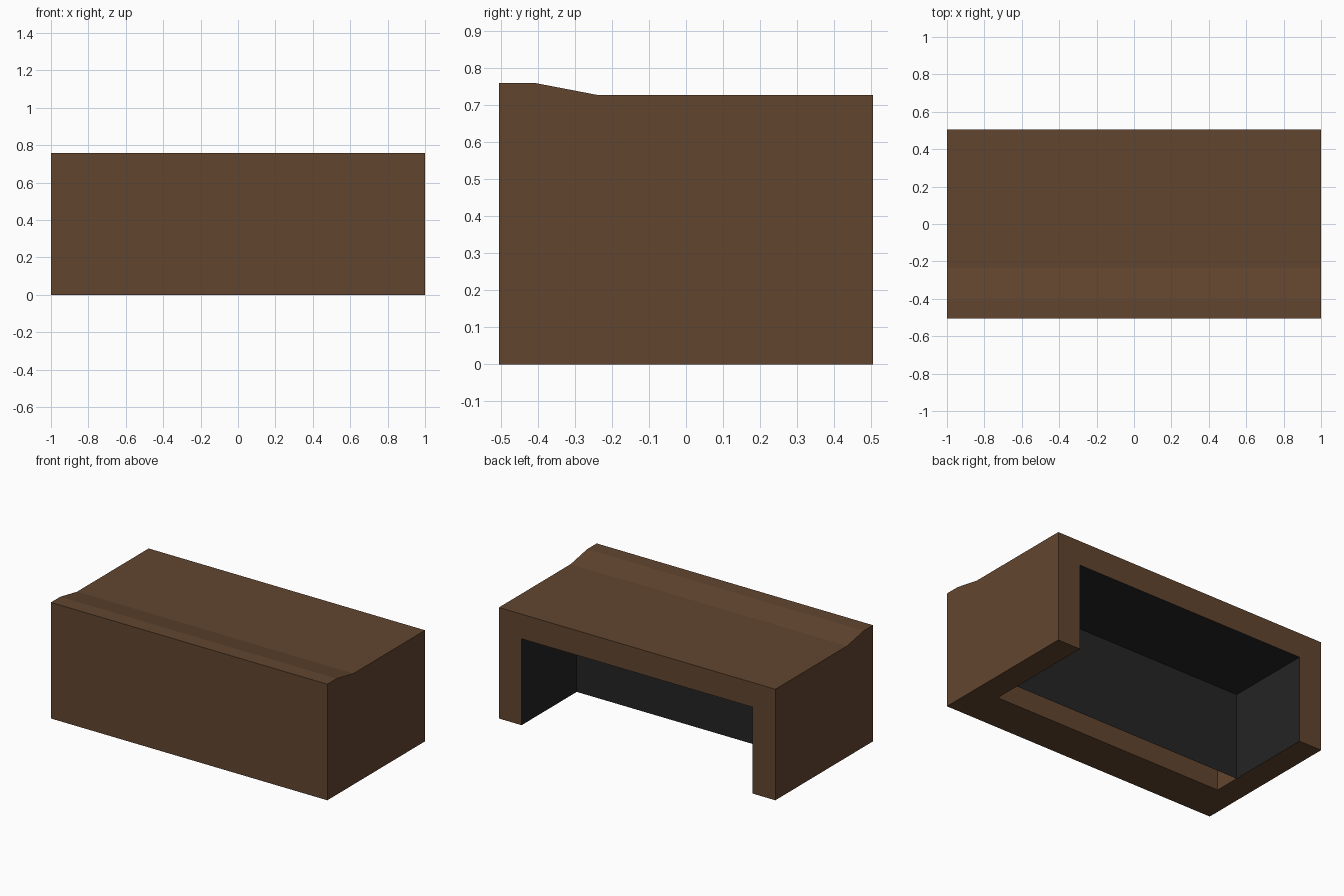
import bpy
import bmesh

if "Cube" in bpy.data.objects:
    bpy.data.objects.remove(bpy.data.objects["Cube"])


def material(name, srgb):
    mat = bpy.data.materials.new(name)
    lin = [((c / 255 + 0.055) / 1.055) ** 2.4 for c in srgb]
    mat.diffuse_color = (*lin, 1)
    mat.use_nodes = True
    mat.node_tree.nodes["Principled BSDF"].inputs["Base Color"].default_value = mat.diffuse_color
    return mat


def add_object(name, bm, mats):
    mesh = bpy.data.meshes.new(name)
    bm.to_mesh(mesh)
    bm.free()
    for m in mats:
        mesh.materials.append(m)
    obj = bpy.data.objects.new(name, mesh)
    bpy.context.collection.objects.link(obj)
    return obj


def extrude_profile(points, x0, x1):
    """Sweep a (y, z) outline from x0 to x1."""
    bm = bmesh.new()
    face = bm.faces.new([bm.verts.new((x0, y, z)) for y, z in points])
    res = bmesh.ops.extrude_face_region(bm, geom=[face])
    moved = [v for v in res["geom"] if isinstance(v, bmesh.types.BMVert)]
    bmesh.ops.translate(bm, verts=moved, vec=(x1 - x0, 0, 0))
    bmesh.ops.recalc_face_normals(bm, faces=bm.faces)
    return bm


brown = material("dark brown wood", (98, 69, 47))
black = material("black lining", (36, 36, 36))

HALF_Y, INNER_X, CEILING = 0.505, 0.836, 0.565
PANEL_Y, FRONT_INNER_Y = -0.065, -0.238

# Desk body: side outline with the raised front lip
outline = [(-HALF_Y, 0), (HALF_Y, 0), (HALF_Y, 0.726),
           (-0.236, 0.726), (-0.408, 0.759), (-HALF_Y, 0.759)]
desk = add_object("desk_body", extrude_profile(outline, -1, 1), [brown, black])

# Knee space, open to the back and the floor
hole = [(FRONT_INNER_Y, -0.2), (0.8, -0.2), (0.8, CEILING), (FRONT_INNER_Y, CEILING)]
cutter = add_object("knee_space_cutter", extrude_profile(hole, -INNER_X, INNER_X), [brown])
cutter.hide_render = True
mod = desk.modifiers.new("knee_space", "BOOLEAN")
mod.operation, mod.solver, mod.object = "DIFFERENCE", "EXACT", cutter
bpy.context.view_layer.objects.active = desk
bpy.ops.object.modifier_apply(modifier=mod.name)
bpy.data.objects.remove(cutter)

# Black lining on the cavity walls behind the modesty panel
bm = bmesh.new()
bm.from_mesh(desk.data)


def in_cavity(f):
    c = f.calc_center_median()
    return abs(c.x) < 0.9 and 0.01 < c.z < 0.6 and abs(f.normal.y) < 0.5


walls = [f for f in bm.faces if in_cavity(f)]
edges = {e for f in walls for e in f.edges}
verts = {v for f in walls for v in f.verts}
bmesh.ops.bisect_plane(bm, geom=walls + list(edges) + list(verts),
                       plane_co=(0, PANEL_Y, 0), plane_no=(0, 1, 0))
for f in bm.faces:
    f.material_index = int(in_cavity(f) and f.calc_center_median().y > PANEL_Y)
bm.to_mesh(desk.data)
bm.free()

# Modesty panel: a thin sheet across the knee space
bm = bmesh.new()
bm.faces.new([bm.verts.new((x, PANEL_Y, z)) for x, z in
              [(INNER_X, 0), (-INNER_X, 0), (-INNER_X, CEILING), (INNER_X, CEILING)]])
add_object("modesty_panel", bm, [black])
